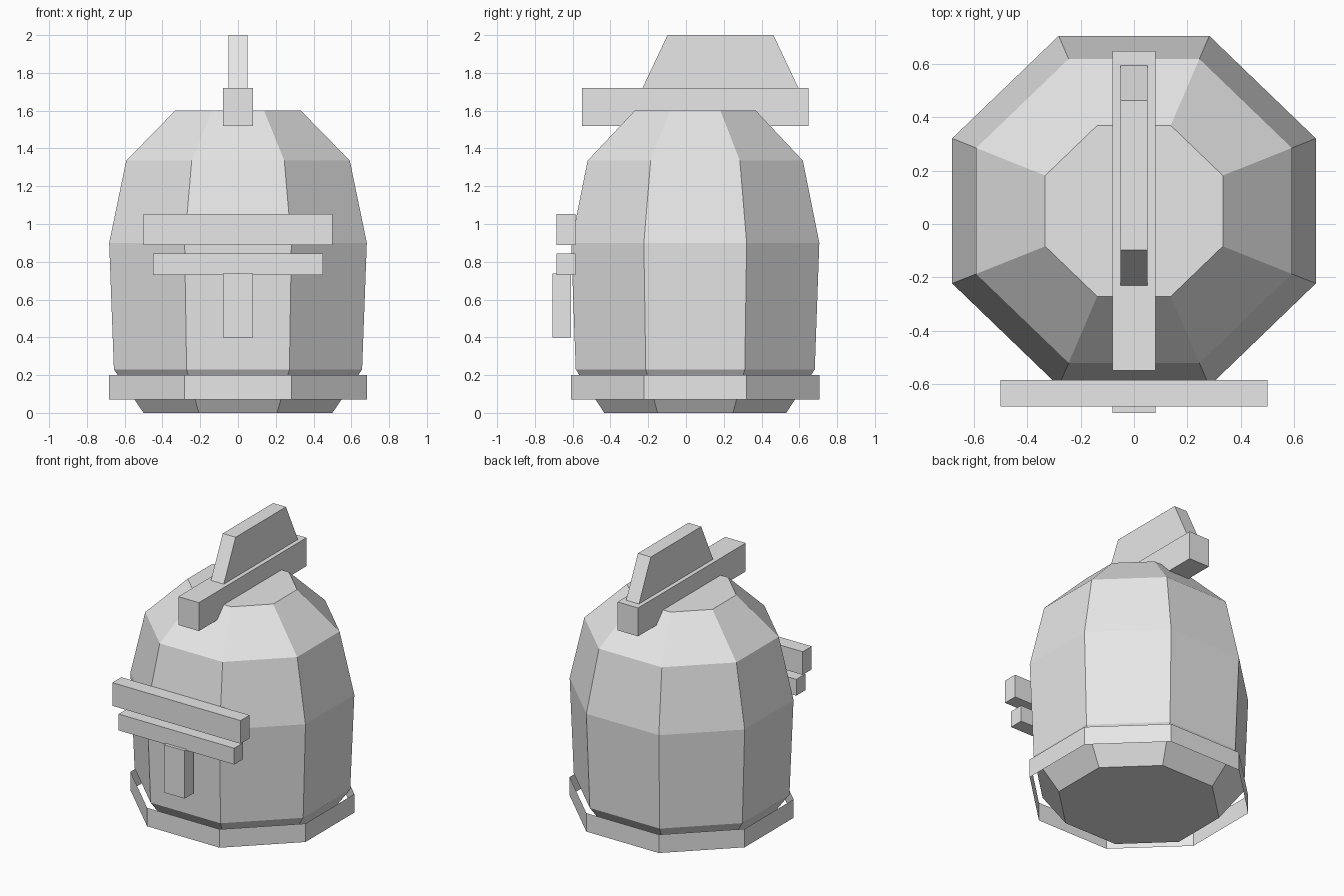
import bpy, bmesh, math

if "Cube" in bpy.data.objects:
    bpy.data.objects.remove(bpy.data.objects["Cube"])

grey = bpy.data.materials.new("light_grey")
grey.diffuse_color = (0.8, 0.8, 0.8, 1)
grey.use_nodes = True
grey.node_tree.nodes["Principled BSDF"].inputs["Base Color"].default_value = grey.diffuse_color

CENTRE_Y = 0.049   # the body sits slightly behind the origin
Y_RATIO = 0.963    # the octagon is slightly flattened front to back


def finish(name, bm):
    bmesh.ops.recalc_face_normals(bm, faces=bm.faces)
    mesh = bpy.data.meshes.new(name)
    bm.to_mesh(mesh)
    bm.free()
    mesh.materials.append(grey)
    obj = bpy.data.objects.new(name, mesh)
    bpy.context.collection.objects.link(obj)
    return obj


def octagon_shell(name, profile, capped):
    """Loft octagons from (z, half width across flats) pairs."""
    bm = bmesh.new()
    rings = []
    for z, half in profile:
        r = half / math.cos(math.pi / 8)
        angles = [math.pi / 8 + i * math.pi / 4 for i in range(8)]
        rings.append([bm.verts.new((r * math.cos(a),
                                    CENTRE_Y + Y_RATIO * r * math.sin(a), z))
                      for a in angles])
    for low, high in zip(rings, rings[1:]):
        for i in range(8):
            j = (i + 1) % 8
            bm.faces.new((low[i], low[j], high[j], high[i]))
    if capped:
        bm.faces.new(rings[0][::-1])
        bm.faces.new(rings[-1])
    return finish(name, bm)


def side_prism(name, half_x, outline):
    """Extrude a (y, z) outline symmetrically across x."""
    bm = bmesh.new()
    left = [bm.verts.new((-half_x, y, z)) for y, z in outline]
    right = [bm.verts.new((half_x, y, z)) for y, z in outline]
    bm.faces.new(left)
    bm.faces.new(right[::-1])
    n = len(outline)
    for i in range(n):
        j = (i + 1) % n
        bm.faces.new((left[i], left[j], right[j], right[i]))
    return finish(name, bm)


def bar(name, half_x, y0, y1, z0, z1):
    return side_prism(name, half_x, [(y0, z0), (y1, z0), (y1, z1), (y0, z1)])


# Barrel-shaped body with tapered foot and shoulder
octagon_shell("body", [(0, 0.5), (0.23, 0.657), (0.9, 0.682),
                       (1.335, 0.592), (1.6, 0.333)], True)

# Thin open band around the foot
octagon_shell("base_band", [(0.07, 0.682), (0.2, 0.682)], False)

# Crest on top: beam and tapered fin
bar("crest_beam", 0.08, -0.55, 0.648, 1.52, 1.72)
side_prism("crest_fin", 0.05, [(-0.23, 1.72), (0.595, 1.72),
                               (0.463, 2.0), (-0.098, 2.0)])

# Front bars and upright
bar("upper_front_bar", 0.5, -0.685, -0.585, 0.89, 1.053)
bar("lower_front_bar", 0.45, -0.685, -0.585, 0.73, 0.845)
bar("front_upright", 0.08, -0.708, -0.61, 0.4, 0.737)
